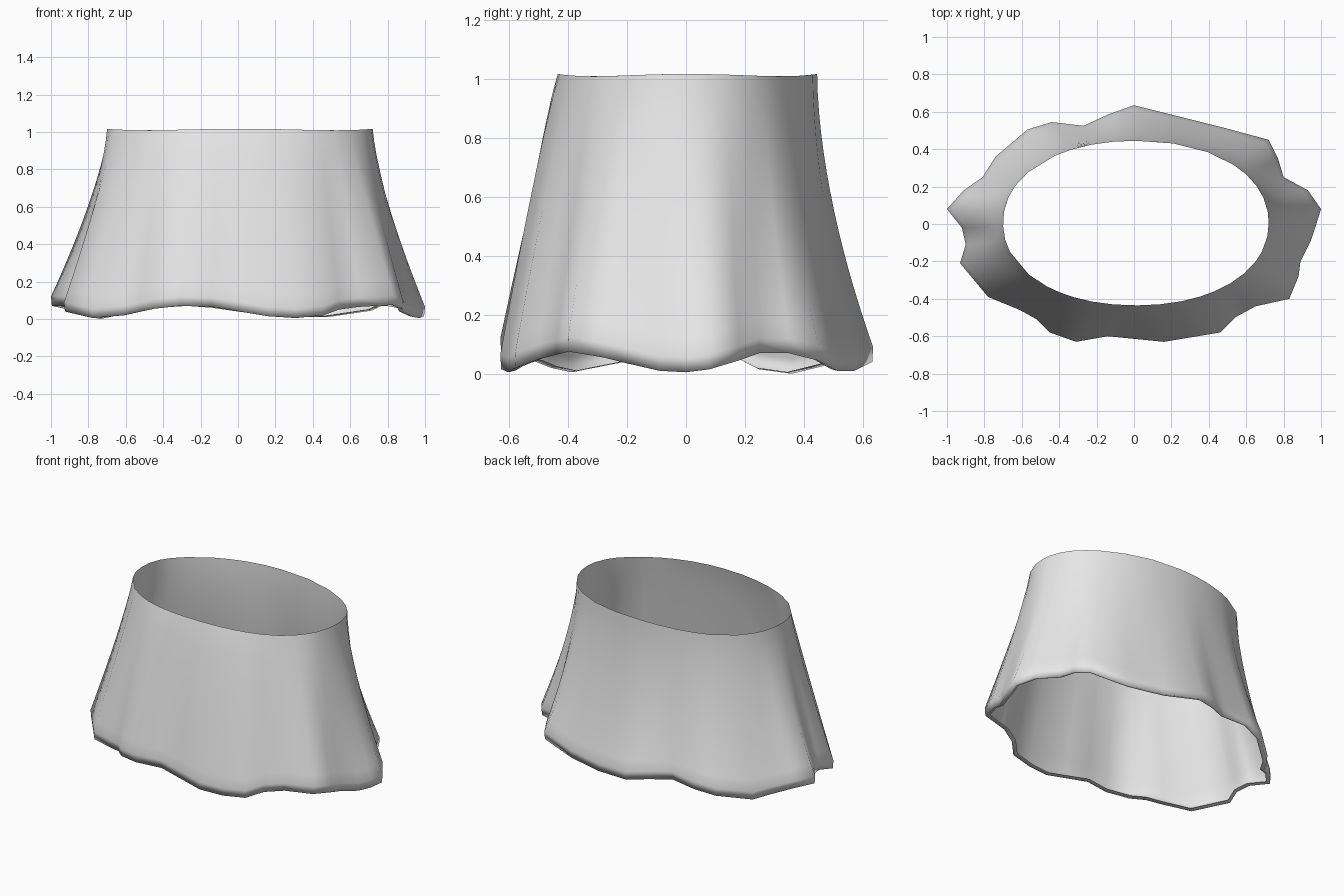
import bpy, bmesh, math

# Hem outline, counter-clockwise seen from above: x, y, height of the scalloped edge
HEM = [
    (1.00, 0.08, 0.015), (0.93, 0.18, 0.045), (0.80, 0.25, 0.07),
    (0.77, 0.35, 0.07), (0.72, 0.45, 0.045), (0.48, 0.515, 0.01),
    (0.24, 0.575, 0.01), (0.00, 0.635, 0.04), (-0.14, 0.585, 0.06),
    (-0.27, 0.525, 0.07), (-0.44, 0.545, 0.06), (-0.57, 0.505, 0.035),
    (-0.74, 0.36, 0.0), (-0.81, 0.25, 0.015), (-0.91, 0.18, 0.05),
    (-1.00, 0.08, 0.07), (-0.92, -0.02, 0.07), (-0.90, -0.11, 0.06),
    (-0.93, -0.21, 0.04), (-0.78, -0.39, 0.005), (-0.61, -0.46, 0.02),
    (-0.52, -0.51, 0.04), (-0.45, -0.58, 0.055), (-0.31, -0.63, 0.07),
    (-0.14, -0.60, 0.065), (0.01, -0.615, 0.04), (0.16, -0.63, 0.015),
    (0.31, -0.605, 0.005), (0.46, -0.58, 0.02), (0.54, -0.50, 0.05),
    (0.65, -0.44, 0.065), (0.83, -0.40, 0.075), (0.88, -0.28, 0.055),
    (0.89, -0.20, 0.035), (0.945, -0.09, 0.01), (0.975, 0.0, 0.005),
]
STEPS = 14          # rings between the waist and the hem
BULGE = 0.05        # height of the widest ring above the hem edge


def spow(v, e):
    return math.copysign(abs(v) ** e, v)


def column(x, y, z):
    """Points of one vertical line of the cloth, from the waist to the inner lip."""
    a = math.atan2(y / 0.62, x / 0.95)
    wx = 0.01 + 0.71 * spow(math.cos(a), 0.94)
    wy = 0.005 + 0.44 * spow(math.sin(a), 0.94)
    wz = 1.013 + 0.004 * math.cos(4 * a)
    power = 1.3 + 0.43 * math.sin(a)    # the back flares later than the front
    pts = []
    for i in range(STEPS + 1):
        s = i / STEPS
        f = s ** power
        pts.append((wx + (x - wx) * f, wy + (y - wy) * f,
                    wz + (z + BULGE - wz) * s))
    pts.append((x * 0.995, y * 0.995, z))                    # hem edge
    pts.append((x * 0.968, y * 0.955, z + 0.006))            # turned-in lip
    return pts


# Skirt cloth: one open surface with a folded hem
bm = bmesh.new()
cols = [[bm.verts.new(p) for p in column(*h)] for h in HEM]
for k, left in enumerate(cols):
    right = cols[(k + 1) % len(cols)]
    for j in range(len(left) - 1):
        face = bm.faces.new((left[j], left[j + 1], right[j + 1], right[j]))
        face.smooth = True
bm.normal_update()

mesh = bpy.data.meshes.new("skirt")
bm.to_mesh(mesh)
bm.free()
skirt = bpy.data.objects.new("skirt", mesh)
bpy.context.collection.objects.link(skirt)

# Plain grey cloth
cloth = bpy.data.materials.new("grey cloth")
cloth.diffuse_color = (0.8, 0.8, 0.8, 1.0)
mesh.materials.append(cloth)
